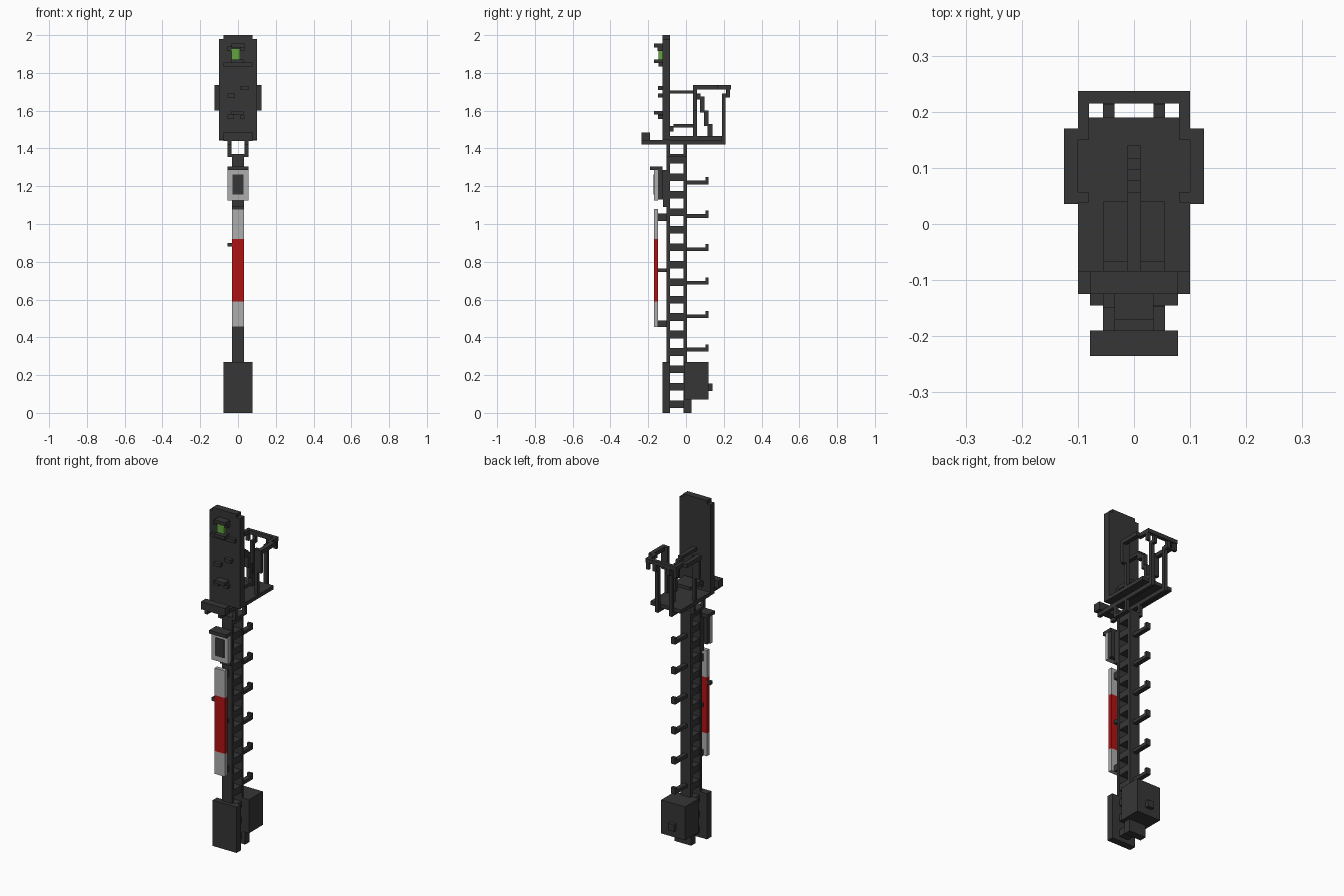
import bpy
import bmesh

cube = bpy.data.objects.get("Cube")
if cube:
    bpy.data.objects.remove(cube, do_unlink=True)


def material(name, srgb):
    lin = [((c / 255 + 0.055) / 1.055) ** 2.4 for c in srgb]
    m = bpy.data.materials.new(name)
    m.use_nodes = True
    col = (*lin, 1.0)
    m.diffuse_color = col
    bsdf = m.node_tree.nodes["Principled BSDF"]
    bsdf.inputs["Base Color"].default_value = col
    bsdf.inputs["Roughness"].default_value = 0.9
    return m


DARK = material("dark grey", (54, 54, 54))
GREY = material("light grey", (174, 174, 174))
RED = material("red", (176, 18, 18))
GREEN = material("green", (98, 165, 62))


def boxes(name, mat, *bounds, mirror=False):
    """One object from boxes given as (x0, x1, y0, y1, z0, z1)."""
    bm = bmesh.new()
    for x0, x1, y0, y1, z0, z1 in bounds:
        sides = [(x0, x1), (-x1, -x0)] if mirror else [(x0, x1)]
        for a, b in sides:
            vs = bmesh.ops.create_cube(bm, size=1)["verts"]
            for v in vs:
                v.co = (b if v.co.x > 0 else a,
                        y1 if v.co.y > 0 else y0,
                        z1 if v.co.z > 0 else z0)
    me = bpy.data.meshes.new(name)
    bm.to_mesh(me)
    bm.free()
    me.materials.append(mat)
    ob = bpy.data.objects.new(name, me)
    bpy.context.collection.objects.link(ob)
    return ob


# Base: front plate, rear foot and equipment box with latch
boxes("foot_plate", DARK, (-.078, .078, -.125, -.085, 0, .27))
boxes("rear_foot", DARK, (-.055, .055, -.012, .03, 0, .075))
boxes("equipment_box", DARK, (-.078, .078, -.01, .12, .072, .27))
boxes("box_latch", DARK, (-.02, .02, .12, .14, .115, .155))

# Mast: two flanges joined by evenly spaced webs
boxes("mast_front_flange", DARK, (-.033, .033, -.102, -.084, 0, 1.37))
boxes("mast_back_flange", DARK, (-.033, .033, -.012, .006, 0, 1.37))
webs = [.045 + .0925 * i for i in range(15)]
boxes("mast_webs", DARK,
      *[(-.03, .03, -.084, -.012, z - .02, z + .02) for z in webs])
boxes("mast_head_posts", DARK,
      (.035, .055, -.102, -.084, 1.36, 1.425),
      (.035, .055, -.012, .006, 1.36, 1.425), mirror=True)
boxes("mast_head_collar", DARK, (-.055, .055, -.102, .006, 1.355, 1.37))

# Climbing rungs with turned-up ends
for i in range(6):
    z = .325 + .177 * i
    boxes("climbing_rung_%d" % (i + 1), DARK,
          (-.013, .013, .006, .12, z, z + .02),
          (-.013, .013, .102, .12, z + .02, z + .038))

# Striped mast board and its brackets
boxes("board_lower", GREY, (-.033, .033, -.17, -.147, .455, .59))
boxes("board_middle", RED, (-.033, .033, -.17, -.147, .59, .92))
boxes("board_upper", GREY, (-.033, .033, -.17, -.147, .92, 1.08))
boxes("board_brackets", DARK,
      *[(-.013, .013, -.147, -.10, a, b)
        for a, b in ((.455, .49), (.745, .765), (1.015, 1.055))])
boxes("board_catch", DARK, (-.055, -.033, -.168, -.147, .88, .90))

# Small indicator with light frame, dark window and hood
boxes("indicator_body", DARK, (-.053, .053, -.147, -.122, 1.13, 1.285),
      (-.033, .033, -.122, -.10, 1.09, 1.285))
boxes("indicator_frame", GREY, (-.055, .055, -.17, -.147, 1.125, 1.285))
boxes("indicator_window", DARK, (-.03, .03, -.173, -.17, 1.155, 1.262))
boxes("indicator_hood", DARK, (-.055, .055, -.19, -.125, 1.285, 1.305))

# Signal head
boxes("signal_panel", DARK, (-.10, .10, -.125, -.084, 1.445, 1.98),
      (-.078, .078, -.125, -.084, 1.98, 2.0))
boxes("panel_ledge", DARK, (-.078, .078, -.145, -.125, 1.835, 1.855))
boxes("green_lamp", GREEN, (-.035, .01, -.145, -.125, 1.872, 1.93))
boxes("top_lamp_hood", DARK, (-.035, .035, -.17, -.125, 1.935, 1.955),
      (-.055, -.035, -.15, -.125, 1.915, 1.94),
      (.012, .035, -.15, -.125, 1.915, 1.935))
boxes("green_lamp_sill", DARK, (-.035, .03, -.17, -.125, 1.853, 1.872))
boxes("upper_right_hood", DARK, (.012, .055, -.148, -.125, 1.71, 1.73))
boxes("upper_left_hood", DARK, (-.055, -.015, -.148, -.125, 1.67, 1.69))
boxes("lower_lamp_hood", DARK, (-.035, .03, -.17, -.125, 1.58, 1.598),
      (-.055, -.025, -.148, -.125, 1.555, 1.58),
      (.01, .035, -.148, -.125, 1.555, 1.575))

# Platform with long beams and front crossbar
boxes("platform_deck", DARK, (-.10, .10, -.084, .19, 1.443, 1.465))
boxes("platform_beams", DARK,
      (.035, .055, -.235, .21, 1.42, 1.445), mirror=True)
boxes("front_crossbar", DARK, (-.078, .078, -.235, -.19, 1.44, 1.485))

# Braces between panel and platform
boxes("panel_shelf", DARK, (-.055, .055, -.067, .04, 1.51, 1.53),
      (-.055, .055, -.084, -.065, 1.49, 1.52))
boxes("panel_strut", DARK, (-.0125, .0125, -.084, .057, 1.69, 1.708))
boxes("stepped_brace", DARK,
      (-.0125, .0125, .04, .078, 1.66, 1.692),
      (-.0125, .0125, .075, .097, 1.59, 1.675),
      (-.0125, .0125, .095, .118, 1.52, 1.60),
      (-.0125, .0125, .115, .14, 1.46, 1.53))

# Railing
boxes("railing_front_posts", DARK,
      (.08, .10, .038, .057, 1.46, 1.735),
      (.10, .125, .038, .057, 1.60, 1.735), mirror=True)
boxes("railing_side_bars", DARK,
      (.10, .125, .036, .17, 1.712, 1.735),
      (.08, .10, .15, .22, 1.712, 1.735), mirror=True)
boxes("railing_back_posts", DARK,
      (.035, .055, .19, .21, 1.44, 1.69), mirror=True)
boxes("railing_back_bar", DARK, (-.10, .10, .215, .237, 1.712, 1.735),
      (-.10, -.08, .215, .232, 1.67, 1.712), (.08, .10, .215, .232, 1.67, 1.712))
boxes("railing_post_tops", DARK,
      (.035, .055, .19, .232, 1.67, 1.69),
      (.035, .055, .212, .232, 1.67, 1.715), mirror=True)
